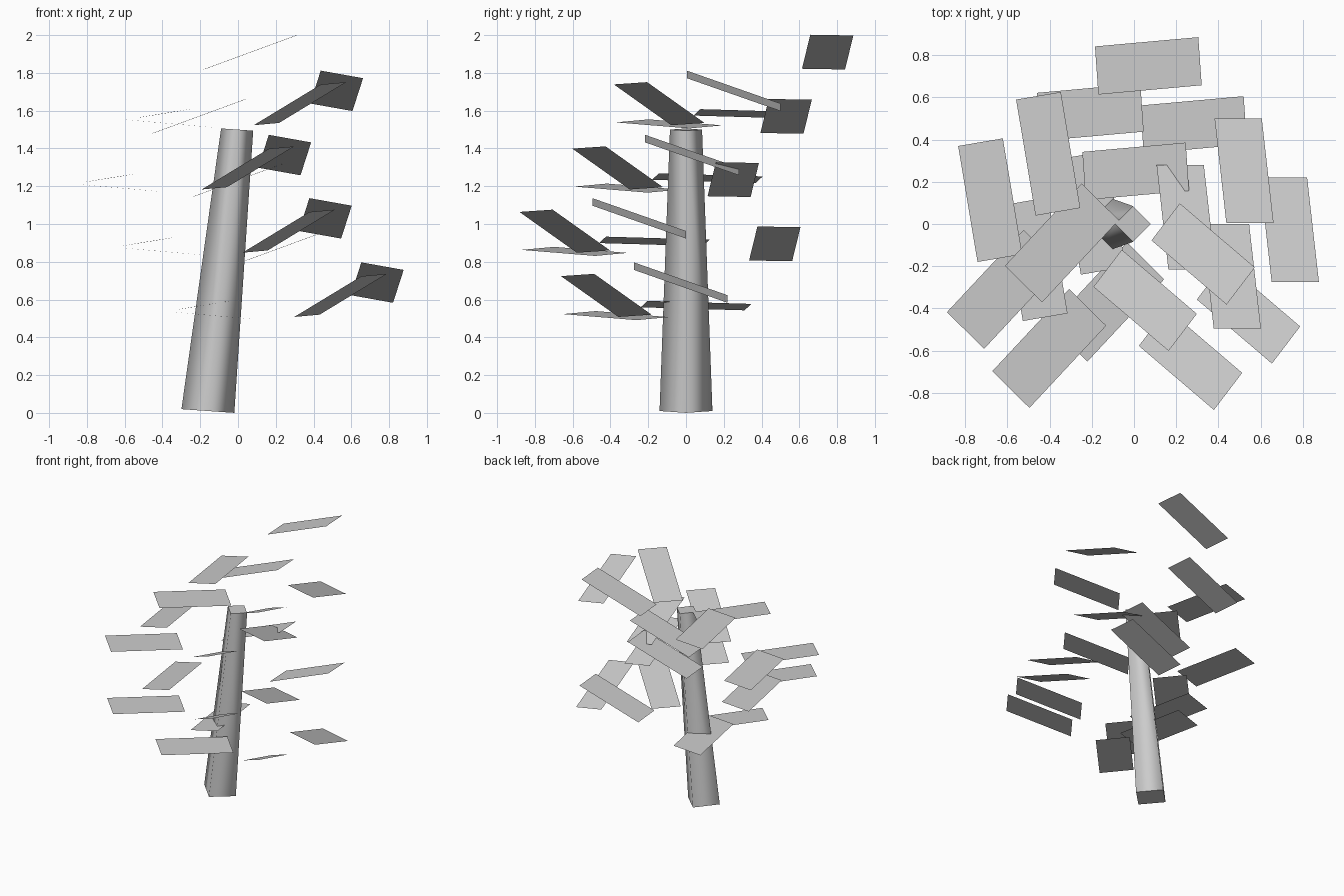
import bpy, bmesh
from mathutils import Vector

cube = bpy.data.objects.get("Cube")
if cube:
    bpy.data.objects.remove(cube, do_unlink=True)

grey = bpy.data.materials.new("plain_grey")
grey.use_nodes = True
color = (0.6, 0.6, 0.6, 1)
grey.diffuse_color = color
grey.node_tree.nodes["Principled BSDF"].inputs["Base Color"].default_value = color


def finish(bm, name):
    mesh = bpy.data.meshes.new(name)
    bm.to_mesh(mesh)
    bm.free()
    mesh.materials.append(grey)
    obj = bpy.data.objects.new(name, mesh)
    bpy.context.scene.collection.objects.link(obj)


# Trunk: four-sided tapered column, leaning, smooth sides and flat caps
bm = bmesh.new()
bmesh.ops.create_cone(bm, cap_ends=True, segments=4, radius1=0.14, radius2=0.085, depth=1.49)
bm.normal_update()
for face in bm.faces:
    face.smooth = abs(face.normal.z) < 0.9
for v in bm.verts:
    # Turn the ring so that its corners lie on the axes
    ring = 0.14 if v.co.z < 0 else 0.085
    if min(abs(v.co.x), abs(v.co.y)) > 0.01:
        v.co.x, v.co.y = (v.co.x - v.co.y) / 2 ** 0.5, (v.co.x + v.co.y) / 2 ** 0.5
    x, z = v.co.x, v.co.z
    v.co.x = x - 0.082 + 0.104 * z
    v.co.z = z + 0.755 - 0.07 * x
finish(bm, "trunk")

# Leaf whorl: centre, half length and half width of each flat leaf
whorl = {
    "back_leaf": ((0.068, 0.75, 1.91), (0.245, 0.022, 0.09), (-0.008, 0.114, -0.002)),
    "left_leaf": ((0.522, 0.252, 1.705), (0.028, -0.248, 0.087), (0.112, 0, -0.02)),
    "front_left_leaf": ((0.328, -0.142, 1.637), (0.178, -0.152, 0.108), (0.067, 0.088, 0.006)),
    "front_right_leaf": ((-0.342, -0.09, 1.53), (0.182, 0.195, -0.016), (-0.088, 0.087, 0.008)),
    "right_leaf": ((-0.407, 0.333, 1.583), (-0.046, 0.275, -0.008), (-0.106, -0.018, -0.017)),
}

# The whorl repeats at four levels down the trunk
levels = [(0, 0, 0), (-0.275, -0.22, -0.34), (-0.06, -0.5, -0.675), (0.215, -0.28, -1.015)]
for number, offset in enumerate(levels, 1):
    for name, (centre, length, width) in whorl.items():
        c = Vector(centre) + Vector(offset)
        u, w = Vector(length), Vector(width)
        bm = bmesh.new()
        bm.faces.new([bm.verts.new(p) for p in (c - u - w, c + u - w, c + u + w, c - u + w)])
        finish(bm, f"{name}_{number}")
